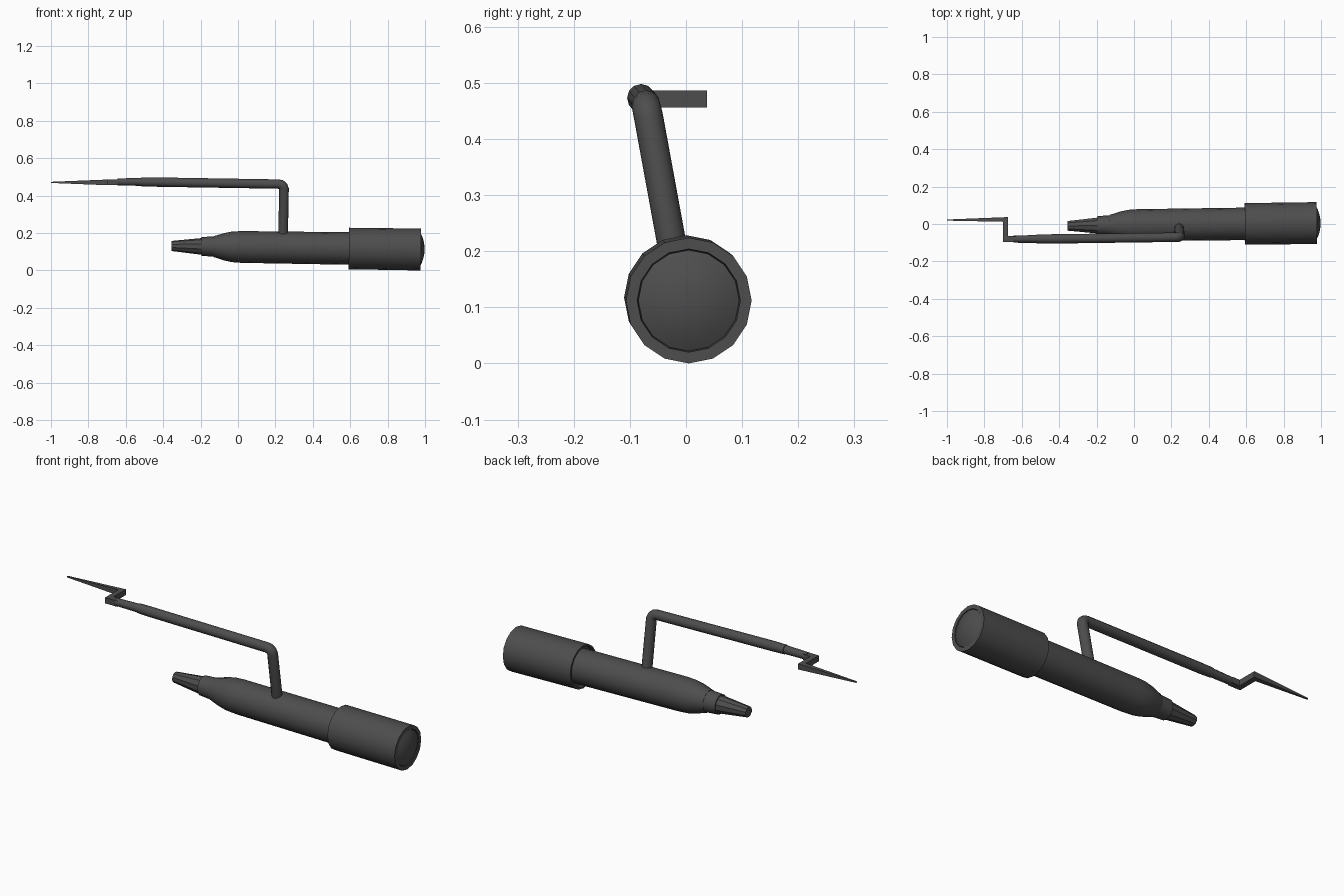
import bpy, bmesh, math
from mathutils import Vector

if "Cube" in bpy.data.objects:
    bpy.data.objects.remove(bpy.data.objects["Cube"])

metal = bpy.data.materials.new("dark grey")
metal.diffuse_color = (0.075, 0.075, 0.075, 1)
metal.use_nodes = True
metal.node_tree.nodes["Principled BSDF"].inputs["Base Color"].default_value = metal.diffuse_color


def finish(name, bm):
    bmesh.ops.recalc_face_normals(bm, faces=bm.faces[:])
    me = bpy.data.meshes.new(name)
    bm.to_mesh(me)
    bm.free()
    me.materials.append(metal)
    me.shade_smooth()
    me.set_sharp_from_angle(angle=math.radians(35))
    bpy.context.collection.objects.link(bpy.data.objects.new(name, me))


def loft(name, rings):
    """Bridge rings of points and cap both ends."""
    bm = bmesh.new()
    vs = [[bm.verts.new(p) for p in r] for r in rings]
    n = len(vs[0])
    for a, b in zip(vs, vs[1:]):
        for i in range(n):
            j = (i + 1) % n
            bm.faces.new((a[i], a[j], b[j], b[i]))
    bm.faces.new(vs[0])
    bm.faces.new(vs[-1])
    finish(name, bm)


def ring(c, t, r, n):
    v = Vector((0, 1, 0))
    v = (v - t * v.dot(t)).normalized()
    u = t.cross(v)
    return [c + r * (u * math.cos(2 * math.pi * i / n) + v * math.sin(2 * math.pi * i / n))
            for i in range(n)]


# the barrel axis is tilted very slightly
AXIS = Vector((1, 0.0112, -0.0143)).normalized()


def axis_point(x):
    return Vector((x, -0.006 + 0.0112 * x, 0.126 - 0.0143 * x))


def lathe(name, profile, n=16):
    loft(name, [ring(axis_point(x), AXIS, r, n) for x, r in profile])


def tube(name, path, n=12):
    pts = [Vector(p[:3]) for p in path]
    rings = []
    for i, p in enumerate(pts):
        if path[i][3:] and 0 < i < len(pts) - 1:
            a = (p - pts[i - 1]).normalized()
            b = (pts[i + 1] - p).normalized()
            t = (a + b).normalized()
        else:
            t = (pts[min(i + 1, len(pts) - 1)] - pts[max(i - 1, 0)]).normalized()
        rings.append(ring(p, t, path[i][3], n))
    loft(name, rings)


# main barrel with rounded shoulder
lathe("barrel", [(-0.13, 0.056), (-0.10, 0.065), (-0.07, 0.074), (-0.03, 0.082),
                 (0.02, 0.085), (0.62, 0.087)])
lathe("neck_ring", [(-0.195, 0.050), (-0.12, 0.055)])
lathe("nozzle", [(-0.355, 0.027), (-0.19, 0.045)], 10)

# wide sleeve with recessed ends, and the domed lens
lathe("sleeve", [(0.61, 0.085), (0.61, 0.100), (0.592, 0.101), (0.592, 0.111), (0.977, 0.112),
                 (0.977, 0.092), (0.96, 0.090)])
lathe("lens_dome", [(0.955, 0.090), (0.974, 0.090), (0.985, 0.068), (0.993, 0.042), (0.997, 0.018)])

# post that bends into the long arm
tube("post_and_arm", [
    (0.240, -0.012, 0.14, 0.026), (0.246, -0.066, 0.435, 0.026), (0.241, -0.069, 0.450, 0.026),
    (0.230, -0.071, 0.459, 0.026), (0.215, -0.071, 0.462, 0.025), (-0.455, -0.080, 0.473, 0.025),
    (-0.52, -0.080, 0.474, 0.0235)])
tube("arm_tip", [(-0.50, -0.080, 0.474, 0.0215), (-0.645, -0.081, 0.473, 0.019)])

# flat cranked pointer: inner and outer edge points with half thickness
crank = [((-0.63, -0.064), (-0.63, -0.095), 0.015),
         ((-0.673, -0.064), (-0.701, -0.095), 0.015),
         ((-0.673, 0.037), (-0.701, 0.012), 0.015),
         ((-1.0, 0.024), (-1.0, 0.018), 0.003)]
loft("pointer", [[(*a, 0.471 + h), (*b, 0.471 + h), (*b, 0.471 - h), (*a, 0.471 - h)]
                 for a, b, h in crank])
